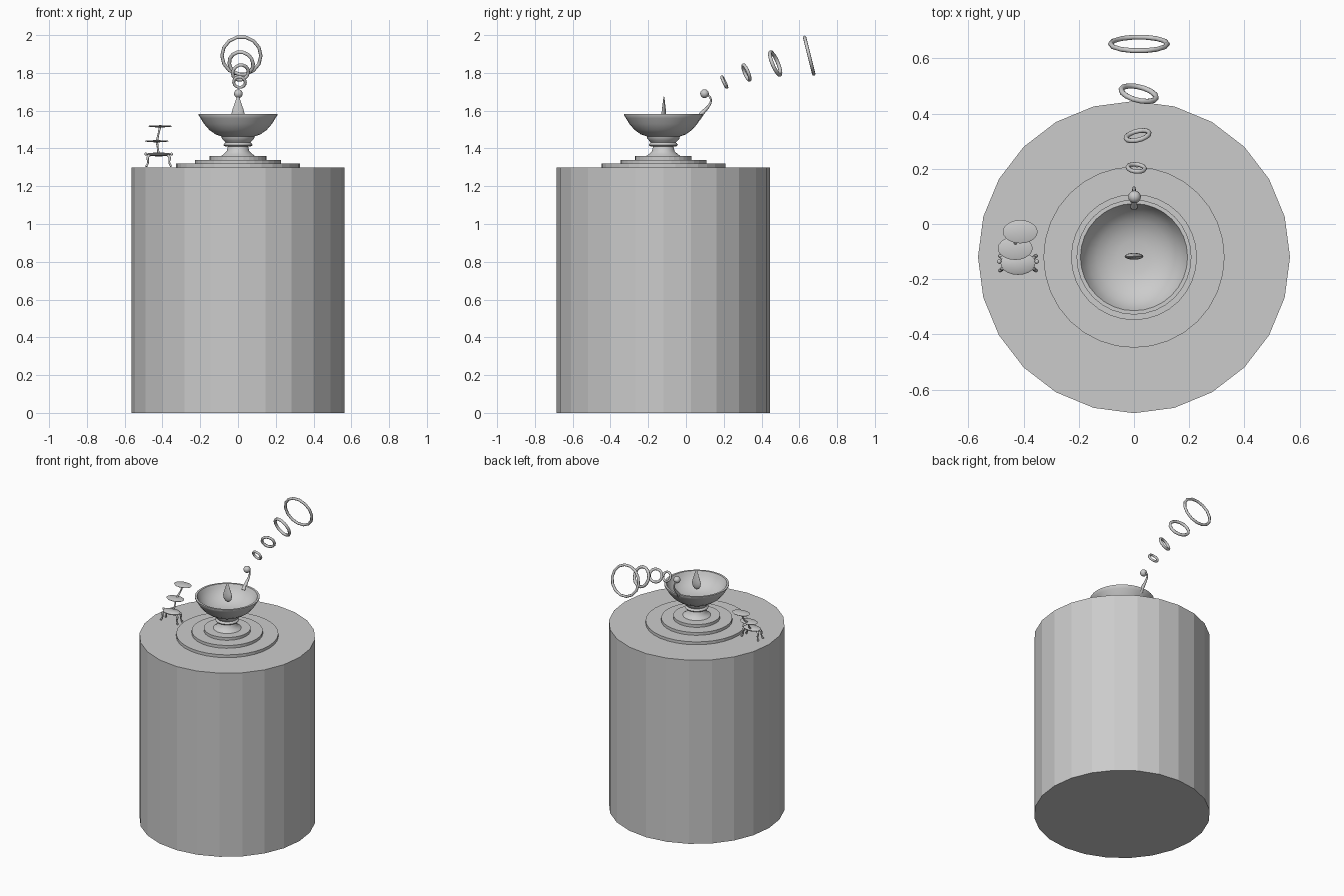
import bpy, bmesh, math
from mathutils import Vector

cube = bpy.data.objects.get("Cube")
if cube:
    bpy.data.objects.remove(cube, do_unlink=True)

AXIS_Y = -0.12          # the column, steps and bowl share this centre line

stone = bpy.data.materials.new("light_grey_stone")
stone.use_nodes = True
GREY = (0.6, 0.6, 0.6, 1)
stone.diffuse_color = GREY
stone.node_tree.nodes["Principled BSDF"].inputs["Base Color"].default_value = GREY


def finish(obj, name, smooth=True, angle=35):
    obj.name = name
    obj.data.materials.append(stone)
    if smooth:
        bpy.ops.object.select_all(action='DESELECT')
        obj.select_set(True)
        bpy.context.view_layer.objects.active = obj
        bpy.ops.object.shade_smooth_by_angle(angle=math.radians(angle))
    return obj


def drum(name, radius, bottom, top, sides):
    bpy.ops.mesh.primitive_cylinder_add(
        vertices=sides, radius=radius, depth=top - bottom,
        location=(0, AXIS_Y, (bottom + top) / 2))
    return finish(bpy.context.object, name, smooth=False)


def lathe(name, profile, location, squash=(1, 1), sides=32):
    """Spin (radius, z) points about z; points on the axis close the shape."""
    bm = bmesh.new()
    verts = [bm.verts.new((r, 0, z)) for r, z in profile]
    edges = [bm.edges.new(pair) for pair in zip(verts, verts[1:])]
    bmesh.ops.spin(bm, geom=verts + edges, cent=(0, 0, 0), axis=(0, 0, 1),
                   angle=math.tau, steps=sides, use_duplicate=False)
    bmesh.ops.remove_doubles(bm, verts=bm.verts, dist=0.0002)
    bmesh.ops.recalc_face_normals(bm, faces=bm.faces)
    bmesh.ops.scale(bm, vec=(squash[0], squash[1], 1), verts=bm.verts)
    mesh = bpy.data.meshes.new(name)
    bm.to_mesh(mesh)
    bm.free()
    obj = bpy.data.objects.new(name, mesh)
    bpy.context.collection.objects.link(obj)
    obj.location = location
    return finish(obj, name)


def rod(name, points, radii):
    """Smooth tapered tube through the points."""
    curve = bpy.data.curves.new(name, 'CURVE')
    curve.dimensions = '3D'
    curve.bevel_depth = 1
    curve.bevel_resolution = 2
    curve.resolution_u = 5
    curve.use_fill_caps = True
    spline = curve.splines.new('BEZIER')
    spline.bezier_points.add(len(points) - 1)
    for bp, co, r in zip(spline.bezier_points, points, radii):
        bp.co, bp.radius = co, r
        bp.handle_left_type = bp.handle_right_type = 'AUTO'
    obj = bpy.data.objects.new(name, curve)
    bpy.context.collection.objects.link(obj)
    bpy.ops.object.select_all(action='DESELECT')
    obj.select_set(True)
    bpy.context.view_layer.objects.active = obj
    bpy.ops.object.convert(target='MESH')
    return finish(bpy.context.object, name, angle=50)


def ball(name, location, radius):
    bpy.ops.mesh.primitive_uv_sphere_add(segments=16, ring_count=10,
                                         radius=radius, location=location)
    return finish(bpy.context.object, name, angle=60)


# Column and the three round steps on it
drum("column", 0.565, 0, 1.30, 24)
for i, radius in enumerate((0.328, 0.228, 0.15)):
    drum(f"step_{i + 1}", radius, 1.30 + 0.02 * i, 1.32 + 0.02 * i, 32)

# Footed bowl: outside from foot to rim, then down the inside
lathe("bowl", [
    (0, 1.36), (0.09, 1.36), (0.076, 1.37), (0.06, 1.385), (0.054, 1.41),
    (0.072, 1.412), (0.077, 1.419), (0.072, 1.427), (0.066, 1.431),
    (0.074, 1.44), (0.085, 1.452), (0.088, 1.464), (0.118, 1.474),
    (0.152, 1.498), (0.18, 1.53), (0.198, 1.56), (0.208, 1.575), (0.208, 1.582),
    (0.194, 1.582), (0.184, 1.56), (0.165, 1.532), (0.135, 1.507),
    (0.1, 1.49), (0.06, 1.48), (0, 1.478)], (0, AXIS_Y, 0))

# Flat flame standing in the bowl
lathe("flame", [
    (0, 1.54), (0.018, 1.548), (0.03, 1.565), (0.034, 1.585), (0.029, 1.607),
    (0.019, 1.635), (0.011, 1.66), (0.005, 1.672), (0, 1.676)],
    (0, AXIS_Y + 0.003, 0), squash=(1, 0.36), sides=16)

# Curled handle with a ball tip on the back of the rim
rod("handle", [(0, 0.062, 1.556), (0, 0.09, 1.592), (0, 0.12, 1.625),
               (0, 0.132, 1.655), (0, 0.122, 1.678), (0, 0.1, 1.69)],
    [0.014, 0.011, 0.007, 0.005, 0.005, 0.006])
ball("handle_tip", (0.002, 0.098, 1.69), 0.023)

# Rising rings: centre, major radius, tube radius, lean, turn
RINGS = [((0.008, 0.203, 1.751), 0.031, 0.008, 25, -6),
         ((0.013, 0.32, 1.802), 0.043, 0.009, 22, 14),
         ((0.017, 0.472, 1.85), 0.065, 0.010, 22, -14),
         ((0.018, 0.652, 1.891), 0.103, 0.009, 14, 0)]
for i, (centre, major, tube, lean, turn) in enumerate(RINGS):
    bpy.ops.mesh.primitive_torus_add(
        location=centre, major_radius=major, minor_radius=tube,
        major_segments=14, minor_segments=8,
        rotation=(math.radians(90 + lean), 0, math.radians(turn)))
    finish(bpy.context.object, f"ring_{i + 1}", angle=50)

# Small three-tier stand: thin oval trays stepping backwards
TRAYS = [Vector((-0.42, -0.142, 1.368)),
         Vector((-0.43, -0.088, 1.438)),
         Vector((-0.412, -0.028, 1.517))]
for i, centre in enumerate(TRAYS):
    h = 0.011 if i == 0 else 0.006
    lathe(f"tray_{i + 1}", [(0, -h), (0.04, -h * 0.7), (0.06, -h * 0.25),
                            (0.063, h * 0.3), (0.055, h * 0.7), (0, h)],
          centre, squash=(1, 0.67), sides=20)
for i, (low, high) in enumerate(zip(TRAYS, TRAYS[1:])):
    lift = Vector((0, 0.018, 0))
    rod(f"post_{i + 1}", [low + lift, (low + high) / 2 + lift, high],
        [0.007, 0.005, 0.007])

# Splayed legs and side knobs under the lowest tray
for sx in (-1, 1):
    side = "left" if sx > 0 else "right"
    ball(f"knob_{side}", TRAYS[0] + Vector((sx * 0.068, 0.006, 0.002)), 0.008)
    for sy in (-1, 1):
        end = "back" if sy > 0 else "front"
        path = [(0.046, 0.014, 0), (0.058, 0.02, -0.016),
                (0.056, 0.022, -0.04), (0.066, 0.027, -0.064)]
        rod(f"leg_{end}_{side}",
            [TRAYS[0] + Vector((sx * x, sy * y, z)) for x, y, z in path],
            [0.008, 0.007, 0.005, 0.006])
